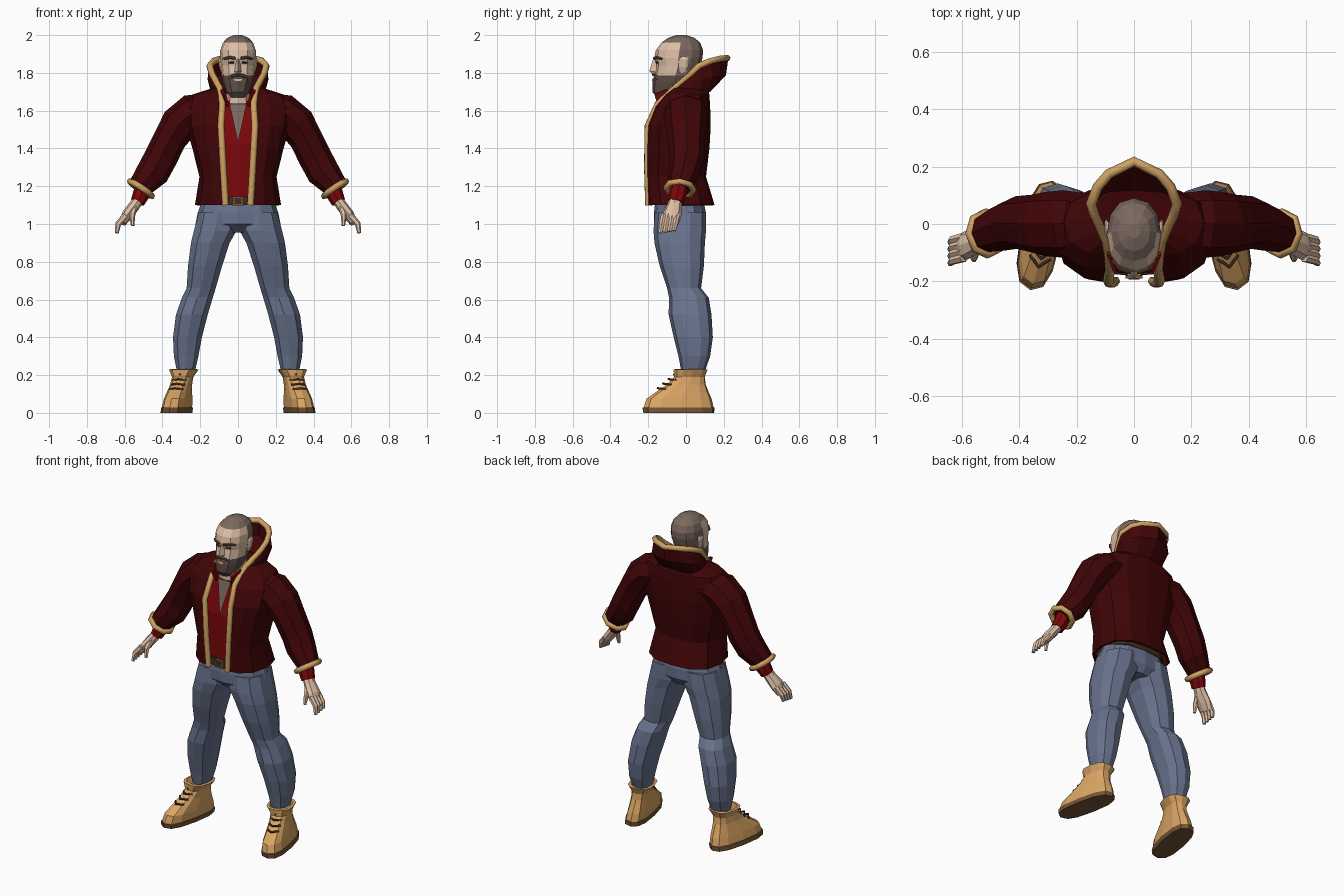
import bpy, bmesh, math
from mathutils import Vector, Matrix

if "Cube" in bpy.data.objects:
    bpy.data.objects.remove(bpy.data.objects["Cube"])


def material(name, r, g, b):
    m = bpy.data.materials.new(name)
    m.use_nodes = True
    m.diffuse_color = (r, g, b, 1)
    m.node_tree.nodes["Principled BSDF"].inputs["Base Color"].default_value = (r, g, b, 1)
    return m


JACKET = material("dark red cloth", .052, .0015, .002)
SHIRT = material("bright red cloth", .205, .002, .003)
DENIM = material("blue denim", .14, .17, .265)
TAN = material("tan leather", .71, .38, .13)
TRIM = material("tan trim", .62, .36, .125)
SOLE = material("brown sole", .18, .088, .035)
SKIN = material("skin", .73, .52, .38)
HAIR = material("cropped hair", .2, .14, .115)
BEARD = material("brown beard", .11, .075, .06)
DARK = material("dark brown leather", .05, .025, .015)


def add(name, bm, *mats):
    bmesh.ops.recalc_face_normals(bm, faces=bm.faces)
    me = bpy.data.meshes.new(name)
    bm.to_mesh(me)
    bm.free()
    for m in mats:
        me.materials.append(m)
    ob = bpy.data.objects.new(name, me)
    bpy.context.collection.objects.link(ob)
    return ob


def loft(name, rings, *mats):
    """Skin a stack of closed rings."""
    bm = bmesh.new()
    loops = [[bm.verts.new(p) for p in r] for r in rings]
    n = len(loops[0])
    for a, b in zip(loops, loops[1:]):
        for i in range(n):
            j = (i + 1) % n
            bm.faces.new((a[i], a[j], b[j], b[i]))
    bm.faces.new(loops[0])
    bm.faces.new(loops[-1])
    return add(name, bm, *mats)


def power(v, p):
    return math.copysign(abs(v) ** p, v)


def level(z, x0, x1, y0, y1, n=10, p=.8):
    """Horizontal rounded ring inside the given bounds."""
    turn = [2 * math.pi * i / n - math.pi / 2 for i in range(n)]
    return [Vector(((x0 + x1 + (x1 - x0) * power(math.cos(a), p)) / 2,
                    (y0 + y1 + (y1 - y0) * power(math.sin(a), p)) / 2, z)) for a in turn]


def centred(rows, n=12, p=.8):
    return [level(z, -w, w, y0, y1, n, p) for z, w, y0, y1 in rows]


def limb(rows, n=8):
    """Rings across a path; each row is x, y, z, in-plane radius, depth radius."""
    pts = [Vector(r[:3]) for r in rows]
    rings = []
    for i, row in enumerate(rows):
        t = (pts[min(i + 1, len(pts) - 1)] - pts[max(i - 1, 0)]).normalized()
        u = t.cross(Vector((0, 1, 0))).normalized()
        v = u.cross(t)
        rings.append([pts[i] + u * row[3] * math.cos(a) + v * row[4] * math.sin(a)
                      for a in (2 * math.pi * k / n for k in range(n))])
    return rings


def pair(name, rings, *mats):
    for side, s in (("left_", 1), ("right_", -1)):
        loft(side + name, [[(p[0] * s, p[1], p[2]) for p in r] for r in rings], *mats)


def sheet(name, rows, mat, thick=.012):
    """Symmetric cloth; each row runs from the front edge to the back centre."""
    bm = bmesh.new()
    grid = [[bm.verts.new(p) for p in r + [(-x, y, z) for x, y, z in r[-2::-1]]] for r in rows]
    for a, b in zip(grid, grid[1:]):
        for i in range(len(a) - 1):
            bm.faces.new((a[i], a[i + 1], b[i + 1], b[i]))
    mod = add(name, bm, mat).modifiers.new("thickness", "SOLIDIFY")
    mod.thickness, mod.offset = thick, 0


def cord(name, pts, radius, mat, closed=False):
    cu = bpy.data.curves.new(name, "CURVE")
    cu.dimensions = "3D"
    cu.bevel_depth, cu.bevel_resolution = radius, 1
    cu.use_fill_caps = True
    sp = cu.splines.new("POLY")
    sp.points.add(len(pts) - 1)
    for p, co in zip(sp.points, pts):
        p.co = (*co, 1)
    sp.use_cyclic_u = closed
    cu.materials.append(mat)
    ob = bpy.data.objects.new(name, cu)
    bpy.context.collection.objects.link(ob)
    bpy.ops.object.select_all(action="DESELECT")
    ob.select_set(True)
    bpy.context.view_layer.objects.active = ob
    bpy.ops.object.convert(target="MESH")


def box(name, x, y, z, sx, sy, sz, mat):
    bm = bmesh.new()
    bmesh.ops.create_cube(bm, size=1, matrix=Matrix.Translation((x, y, z)) @ Matrix.Diagonal((sx, sy, sz, 1)))
    add(name, bm, mat)


# Jeans
loft("jeans_seat", centred([(.955, .08, -.12, .08), (1.0, .225, -.168, .105),
                            (1.06, .213, -.17, .105), (1.14, .185, -.16, .09)]), DENIM)
pair("jeans_leg", [level(*r) for r in (
    (1.06, .0, .213, -.165, .105), (.965, .003, .238, -.172, .106), (.9, .04, .253, -.167, .1),
    (.78, .08, .268, -.14, .095), (.66, .115, .275, -.1, .08), (.61, .13, .3, -.09, .12),
    (.52, .157, .332, -.092, .135), (.4, .188, .347, -.065, .142), (.3, .207, .342, -.04, .128),
    (.22, .226, .325, -.025, .1))], DENIM)

# Boots, turned slightly outward with the shafts leaning in
TURN = Matrix.Translation((.318, 0, 0)) @ Matrix.Rotation(.2, 4, "Z")


def on_foot(p):
    return TURN @ Vector((p[0] - .11 * p[2], p[1], p[2]))


def boot(rows):
    return [[on_foot(p) for p in r] for r in centred(rows, 12, .75)]


pair("boot_sole", boot([(0, .07, -.23, .152), (.028, .07, -.235, .155)]), SOLE)
pair("boot_upper", boot([(.028, .066, -.228, .15), (.075, .062, -.212, .14), (.11, .057, -.16, .125),
                         (.15, .052, -.1, .11), (.19, .053, -.06, .105), (.23, .077, -.062, .122),
                         (.232, .062, -.045, .1), (.19, .04, -.04, .085)]), TAN)
for i in range(4):
    y, z = -.14 + .03 * i, .125 + .024 * i
    lace = [on_foot(p) for p in ((-.036, y + .026, z), (0, y - .01, z + .006), (.036, y + .026, z))]
    for side, s in (("left_", 1), ("right_", -1)):
        cord(f"{side}boot_lace_{i}", [(p.x * s, p.y, p.z) for p in lace], .006, DARK)

# Shirt, chest and belt
loft("shirt", centred([(1.1, .18, -.165, .08), (1.25, .17, -.17, .08), (1.43, .19, -.175, .09),
                       (1.65, .13, -.125, .08)], 12, .6), SHIRT)
chest = bmesh.new()
chest.faces.new([chest.verts.new(p) for p in ((-.045, -.136, 1.635), (0, -.184, 1.43), (.045, -.136, 1.635))])
add("open_neckline", chest, HAIR)
sheet("shirt_collar", [[(.05, -.145, 1.62), (.075, -.11, 1.65), (.075, -.03, 1.65), (.04, .05, 1.64), (0, .06, 1.63)],
                       [(.068, -.165, 1.685), (.088, -.11, 1.712), (.078, -.03, 1.695), (.04, .055, 1.66),
                        (0, .065, 1.65)]], SHIRT)
loft("belt", centred([(1.1, .195, -.182, .1), (1.145, .19, -.18, .095)], 12, .65), DARK)
box("belt_buckle", 0, -.185, 1.122, .058, .012, .046, SOLE)
box("buckle_centre", 0, -.19, 1.122, .038, .008, .03, DARK)

# Jacket body, open at the front
FRONT = ((0, -1), (.45, -.93), (.84, -.62), (1, 0))
BACK = ((.9, .6), (.55, .93), (0, 1))


def jacket_row(z, edge, w, y0, y1):
    mid, half = (y0 + y1) / 2, (y1 - y0) / 2
    xs = [(edge + (w - edge) * f, v) for f, v in FRONT] + [(w * f, v) for f, v in BACK]
    return [(x, mid + half * v, z) for x, v in xs]


sheet("jacket_body", [jacket_row(*r) for r in (
    (1.1, .066, .222, -.195, .145), (1.25, .074, .198, -.2, .1), (1.4, .084, .235, -.2, .118),
    (1.52, .09, .27, -.195, .125), (1.62, .083, .28, -.155, .122), (1.68, .088, .24, -.105, .118),
    (1.715, .095, .13, -.065, .115), (1.7, .06, .07, -.04, .05))], JACKET)

# Sleeves, cuffs and hands
sleeve = limb([(.14, .005, 1.6, .09, .1), (.245, .0, 1.588, .1, .118), (.31, .0, 1.53, .1, .112),
               (.36, .002, 1.45, .088, .1), (.412, .005, 1.345, .088, .092), (.45, -.008, 1.275, .088, .085),
               (.52, -.033, 1.195, .064, .067)])
pair("sleeve", sleeve, JACKET)
hem = limb([(.5, -.03, 1.22, .07, .07), (.514, -.033, 1.187, .07, .072), (.54, -.036, 1.16, .07, .07)])[1]
for side, s in (("left_", 1), ("right_", -1)):
    cord(side + "cuff_trim", [(p.x * s, p.y, p.z) for p in hem], .017, TRIM, True)
pair("shirt_cuff", limb([(.5, -.035, 1.2, .044, .047), (.515, -.045, 1.15, .044, .047),
                         (.532, -.055, 1.115, .038, .042)]), SHIRT)
pair("palm", limb([(.52, -.05, 1.14, .028, .034), (.55, -.062, 1.095, .03, .04),
                   (.585, -.074, 1.05, .03, .05), (.612, -.085, 1.005, .02, .046)]), SKIN)
for i in range(4):
    y = -.118 + .024 * i
    pair(f"finger_{i}", limb([(.595, y, 1.045, .018, .016), (.634, y - .01, 1.0, .016, .015),
                              (.642, y - .018, .952 + .004 * i, .01, .012)], 6), SKIN)
pair("thumb", limb([(.548, -.08, 1.09, .018, .02), (.56, -.115, 1.045, .016, .016),
                    (.558, -.125, .99, .009, .009)], 6), SKIN)

# Hood and the trim running around its rim and down the front
hood_rim = [(.083, -.15, 1.635), (.097, -.06, 1.72), (.138, .03, 1.797), (.15, .07, 1.838),
            (.127, .13, 1.863), (.088, .175, 1.874), (0, .218, 1.878)]
hood_middle = [(.085, -.148, 1.63), (.107, -.055, 1.705), (.143, .03, 1.75), (.155, .08, 1.765),
               (.138, .135, 1.778), (.098, .172, 1.785), (0, .206, 1.79)]
hood_base = [(.09, -.145, 1.625), (.115, -.05, 1.69), (.135, .03, 1.69), (.135, .07, 1.69),
             (.115, .1, 1.695), (.08, .115, 1.7), (0, .125, 1.705)]
sheet("hood", [hood_base, hood_middle, hood_rim], JACKET)
trim = [(.066, -.2, 1.1), (.078, -.206, 1.3), (.09, -.203, 1.52)] + hood_rim
cord("jacket_trim", trim + [(-x, y, z) for x, y, z in trim[-2::-1]], .018, TRIM)

# Neck and head, coloured by region
loft("neck", centred([(1.58, .05, -.1, .05), (1.64, .06, -.138, .05), (1.7, .064, -.138, .045),
                      (1.78, .06, -.1, .045)], 10, .7), SKIN)
head = loft("head", centred([
    (1.67, .04, -.155, -.06), (1.7, .064, -.178, -.01), (1.75, .08, -.178, .045), (1.785, .086, -.168, .055),
    (1.84, .092, -.158, .075), (1.88, .096, -.168, .088), (1.92, .094, -.16, .09), (1.96, .08, -.13, .075),
    (1.985, .056, -.095, .045), (2.0, .022, -.05, 0)], 12, .9), SKIN, HAIR, BEARD)
for f in head.data.polygons:
    c = f.center
    if c.z > 1.965 or (c.y > -.025 and c.z > 1.74):
        f.material_index = 1
    elif c.z < 1.785:
        f.material_index = 2

# Face details
loft("nose", [[(-.009, -.155, 1.87), (.009, -.155, 1.87), (0, -.175, 1.87)],
              [(-.02, -.155, 1.805), (.02, -.155, 1.805), (0, -.195, 1.81)],
              [(-.014, -.155, 1.795), (.014, -.155, 1.795), (0, -.18, 1.795)]], SKIN)
pair("moustache", limb([(.0, -.172, 1.79, .008, .008), (.03, -.164, 1.786, .009, .008),
                        (.048, -.15, 1.765, .007, .007)], 6), BEARD)
box("mouth", 0, -.176, 1.764, .045, .008, .014, SKIN)
pair("eyebrow", limb([(.014, -.168, 1.877, .008, .007), (.045, -.158, 1.882, .008, .007),
                      (.075, -.128, 1.875, .006, .006)], 6), BEARD)
pair("eye", limb([(.022, -.156, 1.855, .006, .006), (.05, -.143, 1.855, .006, .006)], 6), DARK)
pair("ear", [level(1.8, .08, .09, -.035, .0, 6), level(1.83, .083, .1, -.04, .012, 6),
             level(1.87, .086, .104, -.038, .018, 6), level(1.885, .088, .098, -.028, .01, 6)], SKIN)
